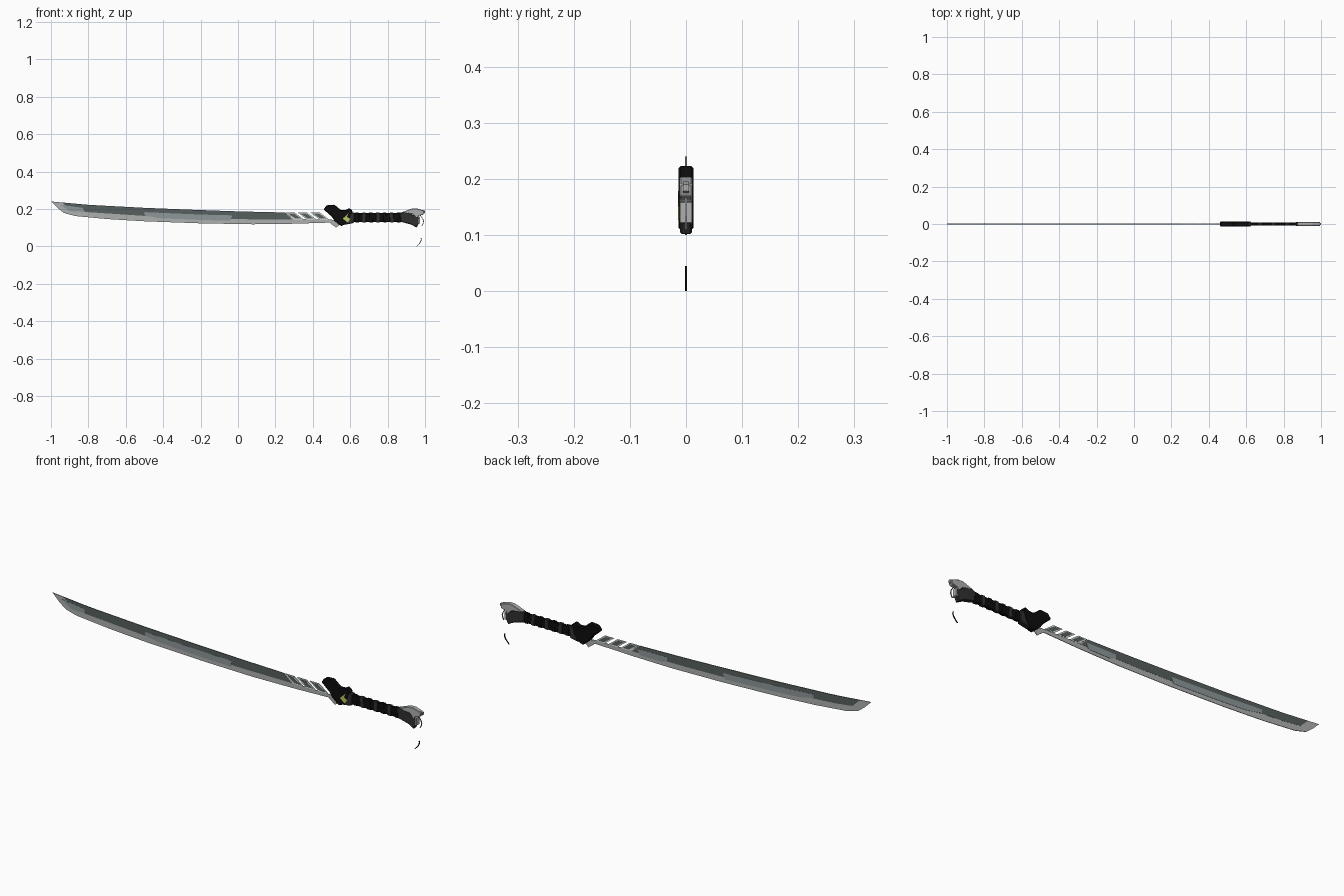
import bpy, bmesh, math

if "Cube" in bpy.data.objects:
    bpy.data.objects.remove(bpy.data.objects["Cube"])


def material(name, r, g, b):
    m = bpy.data.materials.new(name)
    m.diffuse_color = (r, g, b, 1)
    m.use_nodes = True
    m.node_tree.nodes["Principled BSDF"].inputs["Base Color"].default_value = m.diffuse_color
    return m


STEEL = material("light steel", 0.42, 0.43, 0.43)
DARK = material("dark green grey", 0.09, 0.115, 0.11)
PATCH = material("mid blue grey", 0.27, 0.31, 0.32)
WHITE = material("pale frame", 0.8, 0.82, 0.82)
BLACK = material("black", 0.004, 0.004, 0.004)
CHARCOAL = material("charcoal", 0.03, 0.03, 0.03)
LIME = material("yellow green", 0.5, 0.55, 0.12)


def plate(name, pts, y0, y1, mat, bevel=0.0):
    """Extrude an x-z outline from y0 to y1, with optional chamfered edges."""
    bm = bmesh.new()
    face = bm.faces.new([bm.verts.new((x, y0, z)) for x, z in pts])
    ext = bmesh.ops.extrude_face_region(bm, geom=[face])
    for v in ext["geom"]:
        if isinstance(v, bmesh.types.BMVert):
            v.co.y = y1
    bmesh.ops.recalc_face_normals(bm, faces=bm.faces[:])
    me = bpy.data.meshes.new(name)
    bm.to_mesh(me)
    bm.free()
    me.materials.append(mat)
    ob = bpy.data.objects.new(name, me)
    bpy.context.collection.objects.link(ob)
    if bevel:
        mod = ob.modifiers.new("chamfer", "BEVEL")
        mod.width = bevel
        mod.segments = 1
    return ob


def lerp(table, x):
    for (x0, z0), (x1, z1) in zip(table, table[1:]):
        if x <= x1:
            return z0 + (z1 - z0) * (x - x0) / (x1 - x0)
    return table[-1][1]


# Blade lines
SPINE = [(-1, .24), (-.8, .222), (-.5, .206), (-.2, .194), (0, .187), (.25, .181)]
EDGE = [(-1, .24), (-.965, .205), (-.93, .178), (-.87, .162), (-.7, .146),
        (-.5, .134), (-.2, .123), (.08, .118), (.3, .121), (.49, .127)]
TEMPER = [(-1, .235), (-.9, .195), (-.82, .184), (-.5, .163), (-.2, .15), (0, .145), (.3, .144)]

# Blade body with a small hook beside the guard
plate("blade", SPINE + [(.30, .146), (.50, .143), (.56, .13), (.525, .1), (.505, .115)]
      + EDGE[:0:-1], -.0014, .0014, STEEL)


def side(name, pts, s, depth, mat):
    plate(name, pts, s * .0008, s * depth, mat)


def dark_panel(name, s, start):
    xs = [start + (.25 - start) * i / 12 for i in range(13)]
    top = [(x, lerp(SPINE, x) - .0008) for x in xs]
    low = [(x + .04, lerp(TEMPER, x + .04)) for x in xs]
    side(name, top + low[::-1], s, .002, DARK)


def patch(name, s, a, b):
    xs = [a + (b - a) * i / 6 for i in range(7)]
    top = [(x, lerp(TEMPER, x) + .02) for x in xs]
    low = [(x, lerp(TEMPER, x) - .009) for x in xs]
    low[0] = (a, low[0][1] + .011)
    low[-1] = (b - .012, low[-1][1])
    side(name, top + low[::-1], s, .0026, PATCH)


dark_panel("front_dark_panel", -1, -.94)
dark_panel("back_dark_panel", 1, -.94)
# Pale tip plate on the front covers the end of the dark panel
side("front_tip_patch", [(-.95, .222), (-.83, .206), (-.82, .184), (-.9, .188)], -1, .0026, PATCH)
patch("front_patch", -1, -.50, -.03)
patch("back_patch", 1, -.69, -.20)
patch("back_patch_near_guard", 1, .10, .26)

# Slanted framed plates between blade and guard
for i, x in enumerate((.254, .32, .388)):
    w, d = .05, .048
    plate(f"slot_frame_{i}", [(x, .18), (x + w, .18), (x + w + d, .144), (x + d, .144)],
          -.0025, .0025, WHITE)
    plate(f"slot_inset_{i}", [(x + .013, .176), (x + w - .005, .176),
                              (x + w + d - .013, .148), (x + d + .005, .148)],
          -.0032, .0032, DARK)

# Guard
plate("guard", [(.457, .198), (.475, .22), (.515, .223), (.55, .194), (.575, .194),
                (.595, .205), (.613, .19), (.60, .15), (.585, .122), (.55, .108),
                (.515, .138), (.50, .16)], -.0135, .0135, BLACK, .004)
plate("guard_collar", [(.585, .185), (.625, .181), (.62, .125), (.575, .116), (.555, .13)],
      -.0125, .0125, CHARCOAL, .003)
plate("guard_accent", [(.56, .148), (.592, .178), (.582, .158), (.60, .147), (.587, .127)],
      -.0145, -.012, LIME)

# Grip core with wrapped bands
plate("grip_core", [(.60, .177), (.88, .177), (.88, .131), (.60, .129)], -.007, .007, BLACK, .003)
for i in range(7):
    x = .625 + i * .037
    plate(f"grip_wrap_{i}", [(x, .18), (x + .022, .18), (x + .024, .128), (x + .002, .128)],
          -.0082, .0082, CHARCOAL if i % 2 else BLACK, .003)

# Pommel
plate("pommel_base", [(.865, .18), (.90, .184), (.97, .155), (.968, .125), (.955, .1),
                      (.925, .117), (.87, .131)], -.0105, .0105, CHARCOAL, .003)
plate("pommel_cap", [(.875, .182), (.93, .202), (.955, .203), (.995, .19), (.992, .17),
                     (.965, .163), (.957, .15), (.935, .172), (.90, .178)],
      -.0112, .0112, STEEL, .002)
plate("pommel_end_plate", [(.962, .16), (.972, .158), (.972, .122), (.964, .12)],
      -.0105, .0105, STEEL)


# Thin cord arcs below the pommel
def arc(name, pts, half, mat):
    outer = [(x + half, z) for x, z in pts]
    inner = [(x - half, z) for x, z in pts]
    plate(name, outer + inner[::-1], -.002, .002, mat)


arc("cord_upper", [(.97 + .022 * math.sin(t * .5), .17 - .012 * t) for t in range(6)], .002, STEEL)
arc("cord_lower", [(.955 + .025 * math.sin(t * math.pi / 10), .045 * t / 6) for t in range(7)],
    .002, BLACK)

# Small tip on the cap that closes the full length
plate("cap_tip", [(.985, .195), (1.0, .19), (1.0, .178), (.985, .172)], -.005, .005, STEEL)
